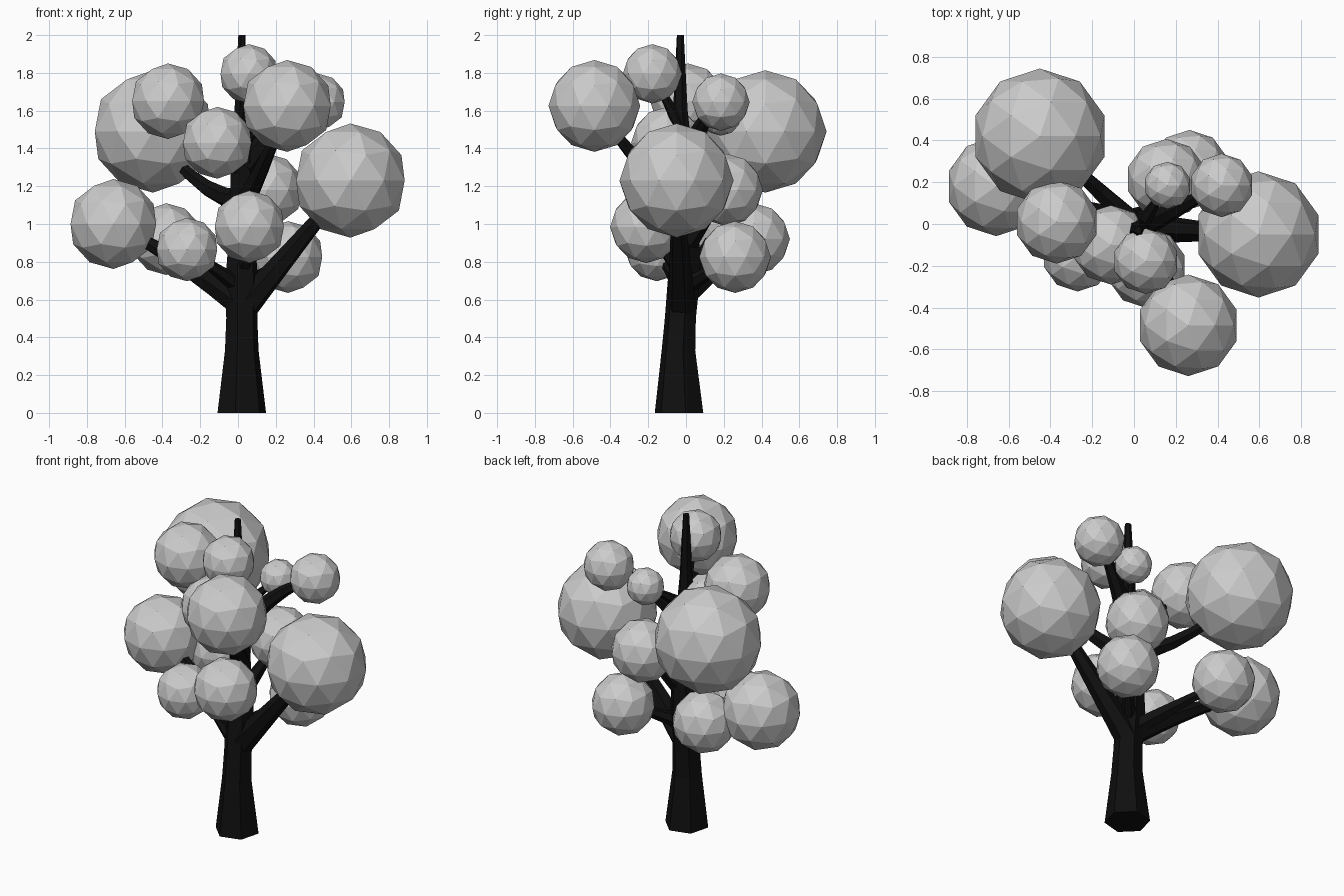
import bpy, bmesh, math
from mathutils import Vector

if "Cube" in bpy.data.objects:
    bpy.data.objects.remove(bpy.data.objects["Cube"])

SIDES = 6
UP = Vector((0, 0, 1))
bark = bpy.data.materials.new("bark")
bark.diffuse_color = (0.005, 0.005, 0.005, 1)
bark.use_nodes = True
bark.node_tree.nodes["Principled BSDF"].inputs["Base Color"].default_value = bark.diffuse_color


def limb(name, pos, radii, upright=False):
    """Six-sided tapering tube along a path."""
    bm = bmesh.new()
    rings = []
    for i, p in enumerate(pos):
        d = UP if upright else pos[min(i + 1, len(pos) - 1)] - pos[max(i - 1, 0)]
        rot = UP.rotation_difference(d.normalized())
        angles = [math.pi / 12 + math.tau * k / SIDES for k in range(SIDES)]
        rings.append([bm.verts.new(p + rot @ Vector((math.cos(a), math.sin(a), 0)) * radii[i])
                      for a in angles])
    for a, b in zip(rings, rings[1:]):
        for k in range(SIDES):
            n = (k + 1) % SIDES
            bm.faces.new((a[k], a[n], b[n], b[k]))
    bm.faces.new(rings[0][::-1])
    bm.faces.new(rings[-1])
    me = bpy.data.meshes.new(name)
    bm.to_mesh(me)
    bm.free()
    me.materials.append(bark)
    bpy.context.collection.objects.link(bpy.data.objects.new(name, me))


def branch(name, target, z0, r0, bow):
    """Branch from the trunk at height z0, bowing up or down into a foliage ball."""
    start, end = Vector((0.025, -0.02, z0)), target
    ts = [0.2 * k for k in range(5)]
    path = [start.lerp(end, t) + UP * (bow * 4 * t * (1 - t)) for t in ts]
    limb(name, path, [r0 * (1 - 0.7 * t) for t in ts])


# Trunk: y, z, radius; flared at the foot and thin at the tip
rings = [(-0.037, 0, 0.133), (-0.04, 0.33, 0.092), (-0.03, 0.5, 0.085), (-0.01, 0.72, 0.088),
         (0, 0.92, 0.072), (-0.02, 1.35, 0.058), (-0.03, 1.6, 0.04), (-0.03, 2.0, 0.019)]
limb("trunk", [Vector((0.02, y, z)) for y, z, r in rings], [r for y, z, r in rings], True)

# Foliage: ball centre, ball radius, then branch start height, thickness and bow
crown = {
    "left_back_top": (-0.45, 0.42, 1.49, 0.324, 1.12, 0.06, -0.08),
    "left_low": (-0.66, 0.18, 1.0, 0.238, 0.57, 0.075, 0.02),
    "left_back_low": (-0.38, 0.36, 0.92, 0.19, 0.6, 0.06, 0),
    "left_top": (-0.37, 0.01, 1.65, 0.2, 1.3, 0.04, 0),
    "left_mid": (-0.11, -0.1, 1.43, 0.19, 1.25, 0.04, 0),
    "front_low": (0.06, -0.21, 0.985, 0.192, 0.75, 0.05, 0),
    "front_left_low": (-0.27, -0.155, 0.865, 0.168, 0.66, 0.05, 0),
    "front_crown": (0.057, -0.178, 1.795, 0.157, 1.5, 0.04, 0),
    "front_top": (0.26, -0.485, 1.625, 0.243, 1.1, 0.06, -0.03),
    "right_back_top": (0.42, 0.185, 1.645, 0.152, 1.3, 0.06, 0.05),
    "right": (0.595, -0.05, 1.23, 0.302, 0.55, 0.078, 0),
    "back_low": (0.265, 0.26, 0.825, 0.19, 0.66, 0.05, 0),
    "back_mid": (0.155, 0.215, 1.18, 0.192, 0.85, 0.055, 0),
    "back_top": (0.16, 0.185, 1.58, 0.113, 1.42, 0.04, 0),
}
for name, (x, y, z, r, z0, r0, bow) in crown.items():
    bpy.ops.mesh.primitive_ico_sphere_add(subdivisions=2, radius=r, location=(x, y, z))
    bpy.context.object.name = name + "_foliage"
    branch(name + "_branch", Vector((x, y, z)), z0, r0, bow)
